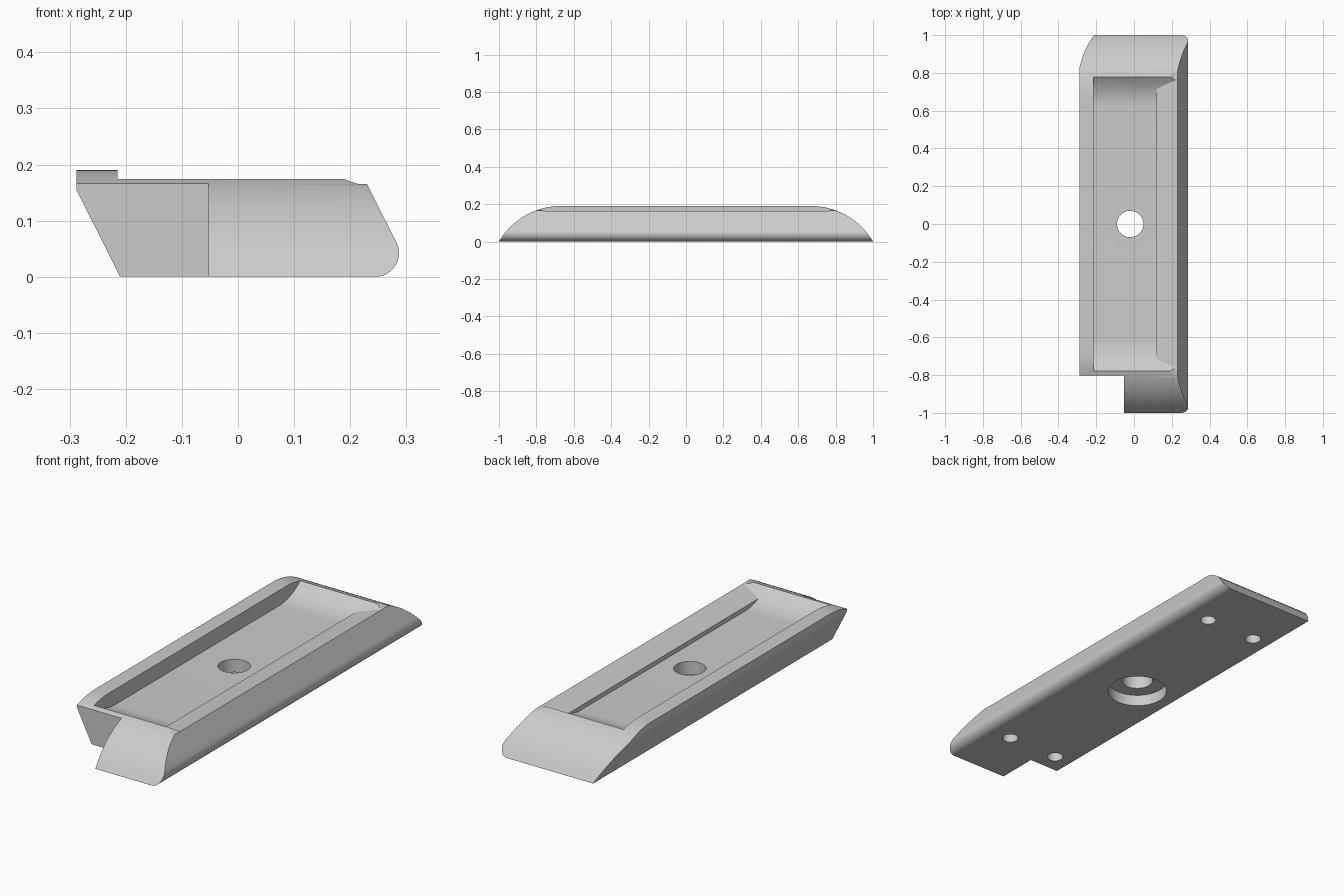
import bpy, bmesh, math
from mathutils import Vector

if "Cube" in bpy.data.objects:
    bpy.data.objects.remove(bpy.data.objects["Cube"], do_unlink=True)

grey = bpy.data.materials.new("light_grey")
grey.use_nodes = True
color = (0.6, 0.6, 0.6, 1)
grey.diffuse_color = color
grey.node_tree.nodes["Principled BSDF"].inputs["Base Color"].default_value = color


def prism(name, points, axis, lo, hi):
    """Extrude a closed outline along x, y or z; the outline uses the other two axes."""
    place = {"x": lambda p: (lo, p[0], p[1]),
             "y": lambda p: (p[0], lo, p[1]),
             "z": lambda p: (p[0], p[1], lo)}[axis]
    bm = bmesh.new()
    face = bm.faces.new([bm.verts.new(place(p)) for p in points])
    ext = bmesh.ops.extrude_face_region(bm, geom=[face])
    shift = Vector([hi - lo if a == axis else 0 for a in "xyz"])
    verts = [g for g in ext["geom"] if isinstance(g, bmesh.types.BMVert)]
    bmesh.ops.translate(bm, verts=verts, vec=shift)
    bmesh.ops.recalc_face_normals(bm, faces=bm.faces)
    mesh = bpy.data.meshes.new(name)
    bm.to_mesh(mesh)
    bm.free()
    mesh.materials.append(grey)
    obj = bpy.data.objects.new(name, mesh)
    bpy.context.collection.objects.link(obj)
    return obj


def boolean(target, cutter, operation="DIFFERENCE"):
    mod = target.modifiers.new("cut", "BOOLEAN")
    mod.object, mod.operation, mod.solver = cutter, operation, "EXACT"
    bpy.context.view_layer.objects.active = target
    bpy.ops.object.modifier_apply(modifier=mod.name)
    bpy.data.objects.remove(cutter, do_unlink=True)


def drill(target, x, y, radius, lo, hi):
    ring = [(x + radius * math.cos(math.tau * i / 48),
             y + radius * math.sin(math.tau * i / 48)) for i in range(48)]
    boolean(target, prism("hole_cutter", ring, "z", lo, hi))


# Slanted cross-section with a rounded lower edge
section = [(-0.288, 0.19), (-0.288, 0.155), (-0.21, 0)]
for i in range(13):
    a = math.radians(-90 + 115 * i / 12)
    section.append((0.245 + 0.042 * math.cos(a), 0.042 + 0.042 * math.sin(a)))
section += [(0.23, 0.165), (0.215, 0.165), (0.2, 0.17), (0.18, 0.178),
            (0.16, 0.185), (0.13, 0.19)]
body = prism("tray_body", section, "y", -1, 1)

# Long profile with arched ends
R = 0.381
arch = [(0.67 + 0.33 * i / 20,
         0.19 - R + math.sqrt(R * R - (0.33 * i / 20) ** 2)) for i in range(21)]
arch[-1] = (1, 0.001)
profile = arch + [(1, -0.1), (-1, -0.1)] + [(-y, z) for y, z in reversed(arch)]
boolean(body, prism("end_shape", profile, "x", -0.5, 0.5), "INTERSECT")

# Notch at the front corner
notch = [(-0.5, -1.2), (-0.053, -1.2), (-0.053, -0.803), (-0.5, -0.803)]
boolean(body, prism("notch_cutter", notch, "z", -0.2, 0.5))

# Recess: floor sweeping up at both ends, with a sloping shelf along one side
sweep = [(0.62 + 0.16 * i / 12, 0.117 + 2.3 * (0.16 * i / 12) ** 2) for i in range(13)]
floor = [(-y, z) for y, z in reversed(sweep)] + sweep + [(0.78, 0.4), (-0.78, 0.4)]
recess = prism("recess_cutter", floor, "x", -0.215, 0.35)
shelf = [(-0.3, 0.05), (0.12, 0.05), (0.12, 0.138), (0.23, 0.164),
         (0.4, 0.2), (0.4, 0.35), (-0.3, 0.35)]
boolean(recess, prism("shelf_shape", shelf, "y", -0.9, 0.9), "INTERSECT")
boolean(body, recess)

# Central bolt hole with counterbore, and four blind holes underneath
drill(body, -0.02, 0, 0.07, -0.1, 0.3)
drill(body, -0.02, 0, 0.135, -0.1, 0.055)
for x in (-0.12, 0.15):
    for y in (-0.71, 0.71):
        drill(body, x, y, 0.036, -0.1, 0.05)

bpy.ops.object.select_all(action="DESELECT")
body.select_set(True)
bpy.context.view_layer.objects.active = body
bpy.ops.object.shade_smooth_by_angle(angle=math.radians(22))
